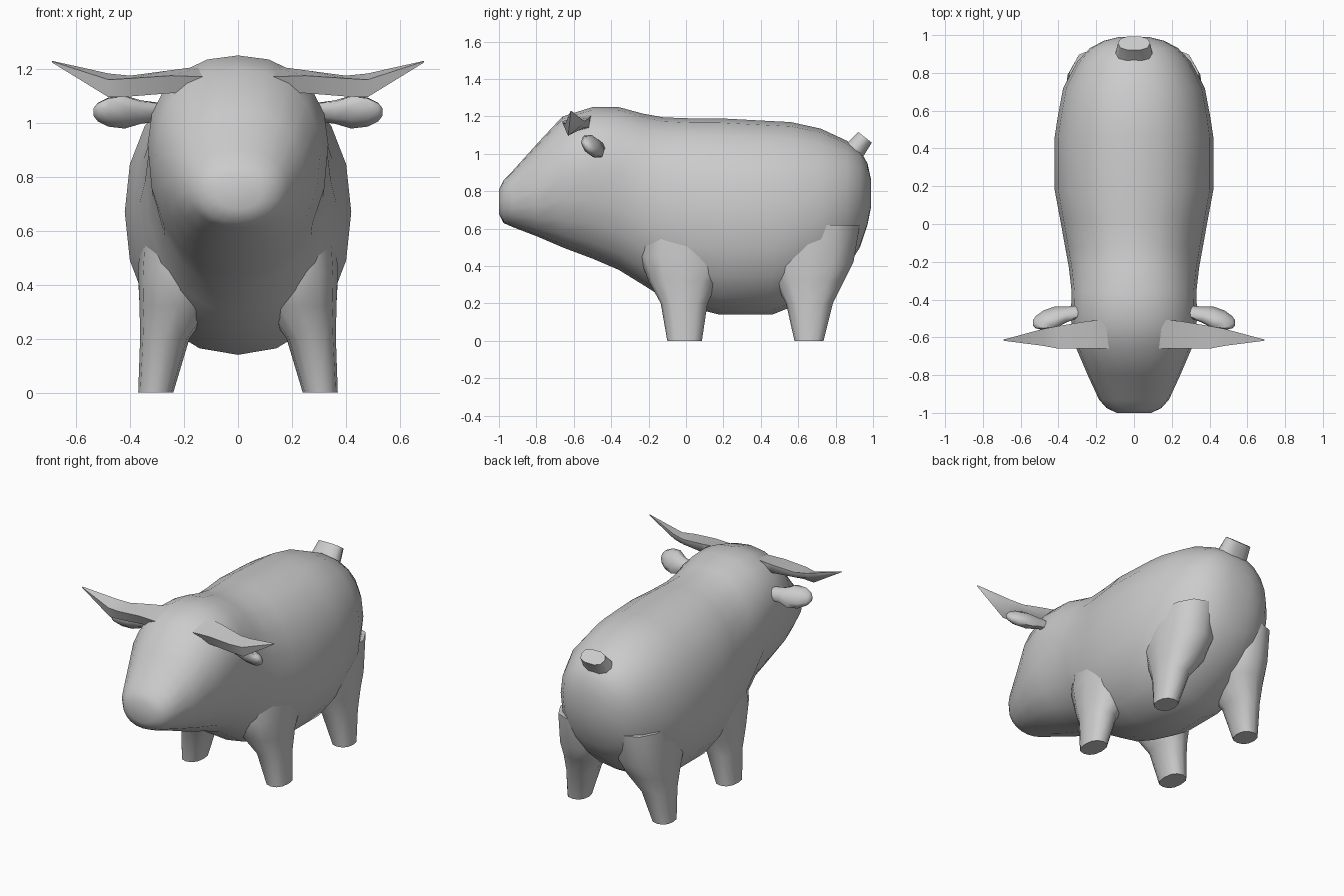
import bpy, bmesh, math
from mathutils import Vector, Matrix

if "Cube" in bpy.data.objects:
    bpy.data.objects.remove(bpy.data.objects["Cube"])

hide = bpy.data.materials.new("grey_hide")
hide.diffuse_color = (0.6, 0.6, 0.6, 1)
hide.use_nodes = True
hide.node_tree.nodes["Principled BSDF"].inputs["Base Color"].default_value = hide.diffuse_color


def finish(name, bm, angle=60):
    bmesh.ops.recalc_face_normals(bm, faces=bm.faces)
    me = bpy.data.meshes.new(name)
    bm.to_mesh(me)
    bm.free()
    ob = bpy.data.objects.new(name, me)
    bpy.context.collection.objects.link(ob)
    me.materials.append(hide)
    bpy.ops.object.select_all(action='DESELECT')
    ob.select_set(True)
    bpy.context.view_layer.objects.active = ob
    bpy.ops.object.shade_smooth_by_angle(angle=math.radians(angle))
    return ob


def loft(name, rings, angle=60):
    """Bridge equal-length rings of points and cap both ends."""
    bm = bmesh.new()
    vs = [[bm.verts.new(p) for p in r] for r in rings]
    n = len(vs[0])
    for a, b in zip(vs, vs[1:]):
        for i in range(n):
            j = (i + 1) % n
            bm.faces.new((a[i], a[j], b[j], b[i]))
    bm.faces.new(vs[0])
    bm.faces.new(vs[-1])
    return finish(name, bm, angle)


def power(v, e):
    return math.copysign(abs(v) ** e, v)


def section(y, zb, zt, w, zm, n=20, e=0.92):
    """Egg-shaped cross-section, widest at height zm."""
    pts = []
    for i in range(n):
        a = 2 * math.pi * i / n
        s = power(math.sin(a), e)
        z = zm + s * ((zt - zm) if s > 0 else (zm - zb))
        pts.append((w * power(math.cos(a), e), y, z))
    return pts


# Head and body: y, bottom, top, half width, height of widest point
body = [
    (-1.0, .68, .81, .09, .75), (-.975, .63, .86, .145, .75),
    (-.93, .61, .905, .185, .76), (-.80, .56, 1.05, .245, .80),
    (-.66, .50, 1.20, .305, .88), (-.50, .44, 1.25, .335, .92),
    (-.36, .38, 1.25, .33, .90), (-.23, .30, 1.215, .345, .78),
    (-.12, .23, 1.195, .365, .70), (.02, .18, 1.19, .39, .68),
    (.18, .14, 1.19, .42, .67), (.46, .14, 1.175, .42, .67),
    (.56, .18, 1.17, .405, .67), (.72, .27, 1.135, .375, .69),
    (.86, .39, 1.07, .30, .74), (.93, .50, 1.02, .235, .77),
    (.97, .62, .95, .16, .79), (.99, .72, .86, .08, .79),
]
loft("body", [section(*s) for s in body])


# Legs: z, x inner, x outer, y front, y back
def leg(name, rows, side, n=12):
    rings = []
    for z, x0, x1, y0, y1 in rows:
        ring = []
        for i in range(n):
            a = 2 * math.pi * i / n
            ring.append((side * ((x0 + x1) / 2 + (x1 - x0) / 2 * power(math.cos(a), .85)),
                         (y0 + y1) / 2 + (y1 - y0) / 2 * power(math.sin(a), .85), z))
        rings.append(ring)
    loft(name, rings)


front_rows = [(0, .24, .37, -.10, .085), (.2, .18, .363, -.135, .115),
              (.32, .09, .365, -.20, .17), (.45, .05, .37, -.25, .25),
              (.62, .05, .36, -.24, .28)]
rear_rows = [(0, .24, .37, .58, .735), (.2, .18, .363, .535, .785),
             (.32, .09, .365, .47, .845), (.42, .05, .37, .42, .895),
             (.62, .05, .36, .36, .93)]

for side, tag in ((1, "right"), (-1, "left")):
    leg("front_leg_" + tag, front_rows, side)
    leg("rear_leg_" + tag, rear_rows, side)

    # Horn: wedge-shaped sections sweeping out to an upturned tip
    horn = [
        (.10, [(-.66, 1.17), (-.63, 1.12), (-.51, 1.13), (-.50, 1.215)]),
        (.25, [(-.66, 1.175), (-.63, 1.11), (-.52, 1.14), (-.515, 1.195)]),
        (.40, [(-.66, 1.165), (-.63, 1.098), (-.545, 1.14), (-.54, 1.175)]),
        (.48, [(-.645, 1.16), (-.63, 1.095), (-.56, 1.15), (-.555, 1.183)]),
        (.69, [(-.618, 1.228), (-.616, 1.224), (-.611, 1.225), (-.612, 1.23)]),
    ]
    loft("horn_" + tag, [[(side * x, y, z) for y, z in r] for x, r in horn], 70)

    # Ear: flattened, tilted pod
    ear = [(.28, .04, .025), (.36, .05, .036), (.42, .075, .045),
           (.48, .066, .04), (.52, .042, .025), (.535, .018, .012)]
    rings = []
    for x, long, thick in ear:
        cy = -.49 - (x - .40) * .25
        ring = []
        for i in range(8):
            a = 2 * math.pi * i / 8
            u, v = long * math.cos(a), thick * math.sin(a)
            ring.append((side * x, cy - .64 * u + .77 * v, 1.04 + .77 * u + .64 * v))
        rings.append(ring)
    loft("ear_" + tag, rings)

# Tail stub
axis, across = Vector((0, .62, .78)).normalized(), Vector((0, .78, -.62)).normalized()
rings = []
for d, rx, r in ((-.10, .13, .085), (0, .10, .06), (.10, .085, .048)):
    c = Vector((0, .895, 1.01)) + axis * d
    rings.append([c + Vector((rx * power(math.cos(a), .8), 0, 0)) + across * r * power(math.sin(a), .8)
                  for a in (2 * math.pi * i / 10 for i in range(10))])
loft("tail", rings)
